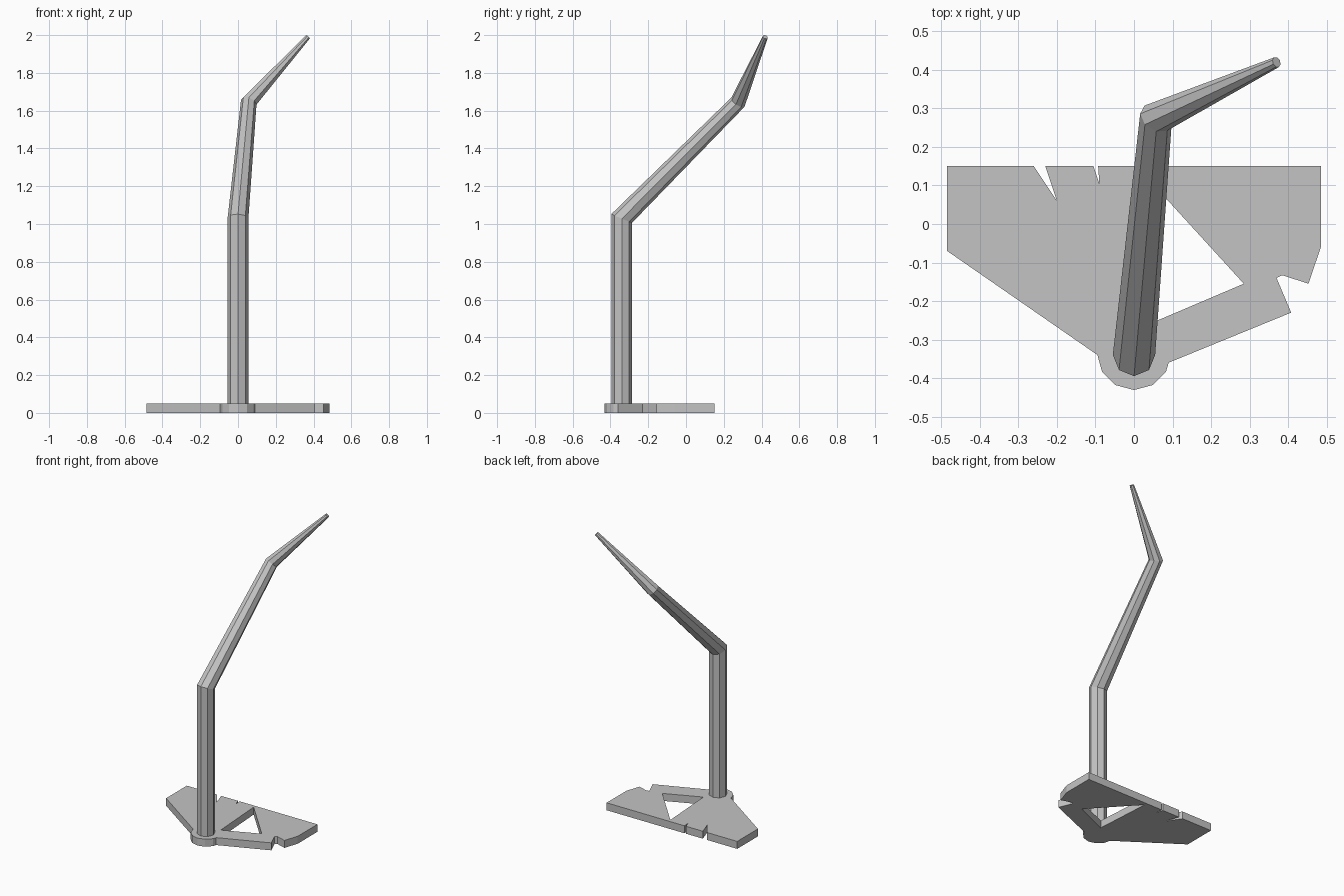
import bpy, bmesh
from math import cos, sin, radians
from mathutils import Vector

cube = bpy.data.objects.get("Cube")
if cube:
    bpy.data.objects.remove(cube, do_unlink=True)

grey = bpy.data.materials.new("plain grey")
grey.use_nodes = True
grey.diffuse_color = (0.55, 0.55, 0.55, 1)
for node in grey.node_tree.nodes:
    if node.type == 'BSDF_PRINCIPLED':
        node.inputs["Base Color"].default_value = grey.diffuse_color


def finish(name, bm):
    """Turn a bmesh into a flat-shaded grey object."""
    bmesh.ops.recalc_face_normals(bm, faces=bm.faces)
    mesh = bpy.data.meshes.new(name)
    bm.to_mesh(mesh)
    bm.free()
    mesh.materials.append(grey)
    obj = bpy.data.objects.new(name, mesh)
    bpy.context.collection.objects.link(obj)
    return obj


def plate(name, loops, height):
    """Extrude an outline, with holes, up from the ground."""
    bm = bmesh.new()
    edges = []
    for loop in loops:
        verts = [bm.verts.new((x, y, 0)) for x, y in loop]
        edges += [bm.edges.new((a, b)) for a, b in zip(verts, verts[1:] + verts[:1])]
    bmesh.ops.triangle_fill(bm, edges=edges, use_beauty=True, normal=(0, 0, 1))
    top = bmesh.ops.extrude_face_region(bm, geom=bm.faces[:], use_keep_orig=True)["geom"]
    bmesh.ops.translate(bm, vec=(0, 0, height),
                        verts=[g for g in top if isinstance(g, bmesh.types.BMVert)])
    return finish(name, bm)


def bent_pole(name, points, radii, sides):
    """Tapered polygonal tube along a path, with mitred joints."""
    bm = bmesh.new()
    points = [Vector(p) for p in points]
    dirs = [(b - a).normalized() for a, b in zip(points, points[1:])]
    offsets = [Vector((cos(radians(360 * i / sides)), sin(radians(360 * i / sides)), 0))
               for i in range(sides)]
    rings = []
    for i, (point, radius) in enumerate(zip(points, radii)):
        d_in, d_out = dirs[max(i - 1, 0)], dirs[min(i, len(dirs) - 1)]
        normal = (d_in + d_out).normalized()
        rings.append([bm.verts.new(point + radius * (o - d_in * (o.dot(normal) / d_in.dot(normal))))
                      for o in offsets])
        turn = d_in.rotation_difference(d_out)
        offsets = [turn @ o for o in offsets]
    for low, high in zip(rings, rings[1:]):
        for k in range(sides):
            n = (k + 1) % sides
            bm.faces.new((low[k], low[n], high[n], high[k]))
    bm.faces.new(rings[0])
    bm.faces.new(rings[-1])
    return finish(name, bm)


# Base plate: notched outline, rounded collar at the front, triangular hole
foot = Vector((0, -0.335))
collar = [(foot.x + 0.096 * cos(radians(a)), foot.y + 0.096 * sin(radians(a)))
          for a in range(-30, -151, -30)]
outline = [(-0.485, 0.15), (-0.26, 0.15), (-0.2, 0.06), (-0.23, 0.15),
           (-0.105, 0.15), (-0.09, 0.105), (-0.093, 0.15), (0.485, 0.15),
           (0.485, -0.06), (0.453, -0.155), (0.385, -0.133), (0.37, -0.14),
           (0.408, -0.23), (0.09, -0.36)] + collar + [(-0.095, -0.34), (-0.485, -0.07)]
hole = [(0.285, -0.155), (0.025, 0.13), (0.05, -0.255)]
plate("base_plate", [outline, hole], 0.05)

# Bent pole: upright post, leaning arm and tapered tip
bent_pole("bent_pole",
          [(0, -0.34, 0.01), (0, -0.34, 1.03), (0.057, 0.275, 1.645), (0.37, 0.42, 1.99)],
          [0.055, 0.055, 0.042, 0.014], 8)
